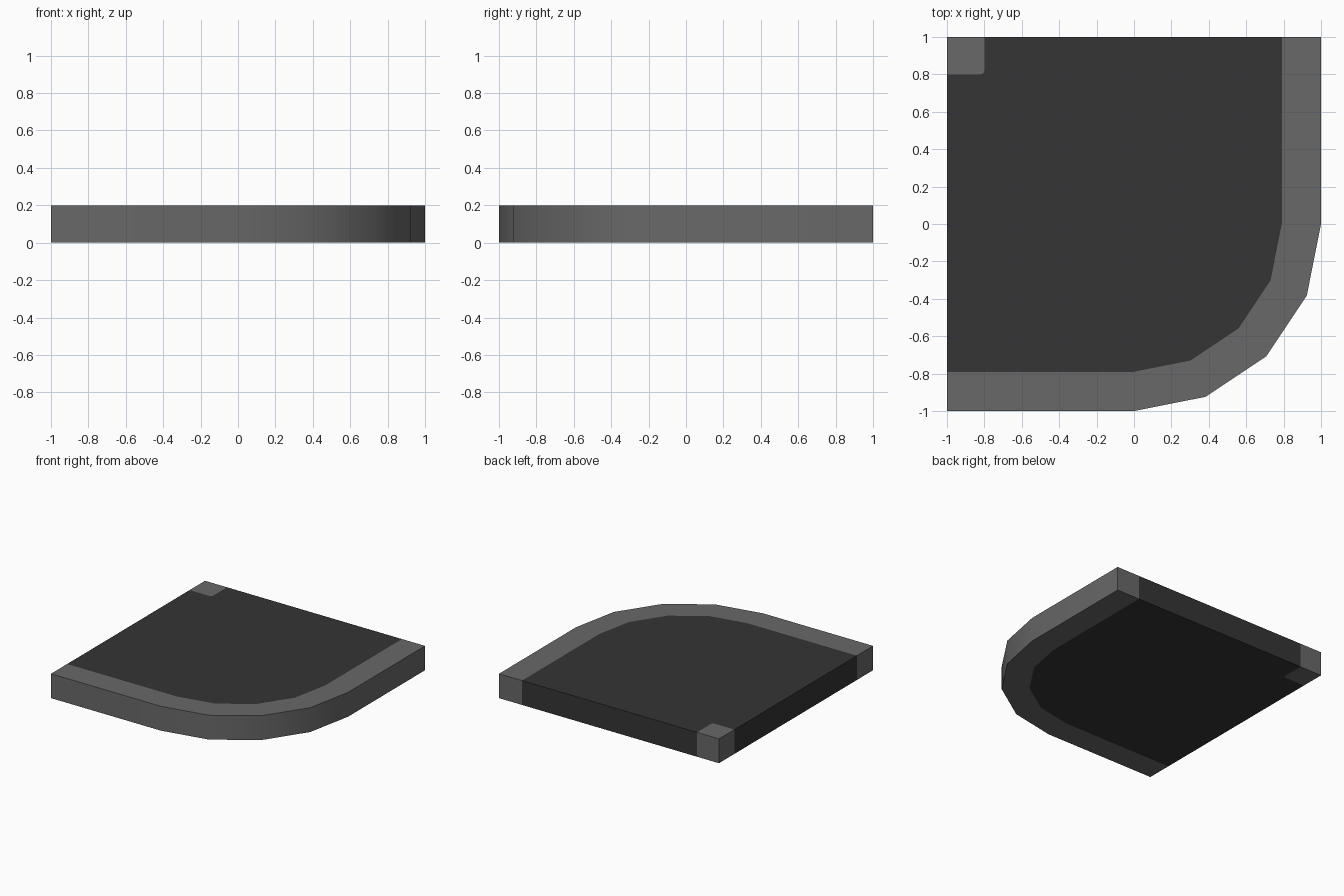
import bpy, bmesh, math

if "Cube" in bpy.data.objects:
    bpy.data.objects.remove(bpy.data.objects["Cube"])

HEIGHT = 0.2


def material(name, value):
    m = bpy.data.materials.new(name)
    m.diffuse_color = (value, value, value, 1)
    m.use_nodes = True
    m.node_tree.nodes["Principled BSDF"].inputs["Base Color"].default_value = m.diffuse_color
    return m


def arc(cx, cy, r, start, end, steps):
    return [(cx + r * math.cos(math.radians(start + (end - start) * i / steps)),
             cy + r * math.sin(math.radians(start + (end - start) * i / steps)))
            for i in range(steps + 1)]


def slab(name, outline, mat):
    """Extrude a flat counter-clockwise outline up to the tile height."""
    bm = bmesh.new()
    base = bm.faces.new([bm.verts.new((x, y, 0)) for x, y in outline])
    ext = bmesh.ops.extrude_face_region(bm, geom=[base], use_keep_orig=True)
    top = [v for v in ext["geom"] if isinstance(v, bmesh.types.BMVert)]
    bmesh.ops.translate(bm, verts=top, vec=(0, 0, HEIGHT))
    bmesh.ops.recalc_face_normals(bm, faces=bm.faces)
    mesh = bpy.data.meshes.new(name)
    bm.to_mesh(mesh)
    bm.free()
    mesh.materials.append(mat)
    obj = bpy.data.objects.new(name, mesh)
    bpy.context.collection.objects.link(obj)
    bpy.ops.object.select_all(action='DESELECT')
    obj.select_set(True)
    bpy.context.view_layer.objects.active = obj
    bpy.ops.object.shade_smooth_by_angle(angle=math.radians(30))
    return obj


kerb_grey = material("kerb_grey", 0.14)
asphalt = material("asphalt_dark_grey", 0.035)

# Shared boundary curves
outer = [(-1, -1)] + arc(0, 0, 1, -90, 0, 4) + [(1, 1)]
inner = [(-1, -0.8)] + arc(0, 0, 0.79, -90, 0, 4) + [(0.79, 1)]
inner = [(x, max(y, -0.79) if x > -1 else -0.79) for x, y in inner]
corner = [(-0.8, 1)] + arc(-0.82, 0.82, 0.02, 0, -90, 3) + [(-1, 0.8)]

# Wide kerb around the outside of the bend
slab("outer_kerb", outer + inner[::-1], kerb_grey)
# Small kerb block on the inside of the bend
slab("inner_corner_kerb", corner + [(-1, 1)], kerb_grey)
# Road surface between the kerbs
slab("road", inner + corner, asphalt)
